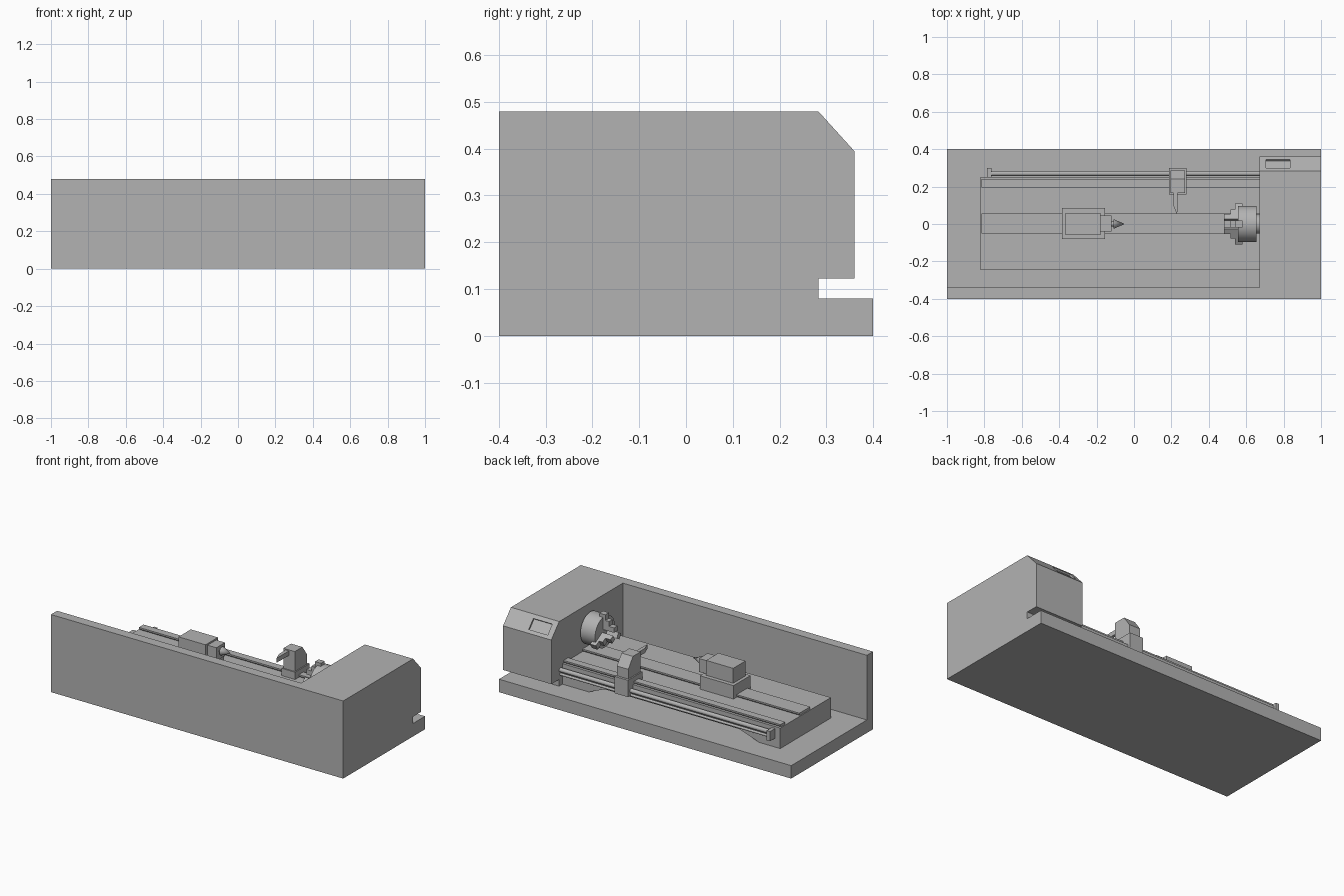
import bpy, bmesh, math
from mathutils import Matrix, Vector

old = bpy.data.objects.get("Cube")
if old:
    bpy.data.objects.remove(old, do_unlink=True)

# Single painted-metal colour
grey = bpy.data.materials.new("machine_grey")
grey.use_nodes = True
grey.diffuse_color = (0.45, 0.45, 0.45, 1)
grey.node_tree.nodes["Principled BSDF"].inputs["Base Color"].default_value = grey.diffuse_color


def finish(name, bm):
    """Turn a bmesh into a named, coloured object."""
    bmesh.ops.recalc_face_normals(bm, faces=bm.faces)
    mesh = bpy.data.meshes.new(name)
    bm.to_mesh(mesh)
    bm.free()
    mesh.materials.append(grey)
    obj = bpy.data.objects.new(name, mesh)
    bpy.context.collection.objects.link(obj)
    return obj


def prism(name, axis, points, lo, hi):
    """Extrude a 2D outline along an axis from lo to hi."""
    place = {"x": lambda a, b, t: (t, a, b),
             "y": lambda a, b, t: (a, t, b),
             "z": lambda a, b, t: (a, b, t)}[axis]
    bm = bmesh.new()
    face = bm.faces.new([bm.verts.new(place(a, b, lo)) for a, b in points])
    grown = bmesh.ops.extrude_face_region(bm, geom=[face])
    verts = [g for g in grown["geom"] if isinstance(g, bmesh.types.BMVert)]
    bmesh.ops.translate(bm, verts=verts, vec=Vector(place(0, 0, hi - lo)))
    return finish(name, bm)


def box(name, x, y, z):
    return prism(name, "x", [(y[0], z[0]), (y[1], z[0]), (y[1], z[1]), (y[0], z[1])], *x)


def turned(name, x, y, z, r1, r2=None, sides=32):
    """Cylinder or cone along x."""
    bm = bmesh.new()
    bmesh.ops.create_cone(bm, cap_ends=True, segments=sides, radius1=r1,
                          radius2=r1 if r2 is None else r2, depth=x[1] - x[0])
    turn = Matrix.Translation((sum(x) / 2, y, z)) @ Matrix.Rotation(math.pi / 2, 4, "Y")
    bmesh.ops.transform(bm, matrix=turn, verts=bm.verts)
    obj = finish(name, bm)
    bpy.ops.object.select_all(action="DESELECT")
    obj.select_set(True)
    bpy.context.view_layer.objects.active = obj
    bpy.ops.object.shade_smooth_by_angle(angle=math.radians(35))
    return obj


def combine(target, other, operation):
    mod = target.modifiers.new(operation, "BOOLEAN")
    mod.operation, mod.object, mod.solver = operation, other, "EXACT"
    bpy.context.view_layer.objects.active = target
    bpy.ops.object.modifier_apply(modifier=mod.name)
    bpy.data.objects.remove(other, do_unlink=True)


# Chip tray and tall guard wall, joined with the headstock housing
housing = prism("housing", "x", [(-.4, 0), (.4, 0), (.4, .08), (-.34, .08),
                                 (-.34, .48), (-.4, .48)], -1, 1)
headstock = prism("headstock", "x", [(-.4, 0), (.283, 0), (.283, .122), (.36, .122),
                                     (.36, .395), (.283, .48), (-.4, .48)], .67, 1)
combine(housing, headstock, "UNION")

# Recessed control panel on the chamfer
panel = box("panel_cutter", (-.065, .065), (-.034, .034), (-.01, .01))
panel.rotation_euler.x = math.atan2(-.085, .077)
panel.location = (.77, .3225, .4365)
combine(housing, panel, "DIFFERENCE")

# Bed with sloped feet and a raised underside
prism("bed", "y", [(-.82, .08), (-.675, .08), (-.54, .126), (.38, .126), (.49, .08),
                   (.67, .08), (.67, .207), (-.82, .207)], -.245, .25)

# Undercut slideways
for name, lo, hi in (("centre_slideway", -.05, .055), ("rear_slideway", .195, .24)):
    prism(name, "x", [(lo + .008, .205), (hi - .008, .205), (hi, .214),
                      (hi, .223), (lo, .223), (lo, .214)], -.815, .67)

# Feed rods and their end bracket
turned("lead_screw", (-.77, .67), .27, .177, .013, sides=16)
turned("feed_rod", (-.77, .67), .27, .15, .008, sides=16)
box("rod_bracket", (-.785, -.762), (.24, .3), (.135, .195))

# Tailstock
AXIS = .34
box("tailstock_base", (-.385, -.155), (-.08, .085), (.2, .29))
box("tailstock_body", (-.365, -.18), (-.06, .06), (.29, .382))
box("tailstock_nose", (-.18, -.12), (-.04, .045), (.29, .372))
turned("tailstock_quill", (-.12, -.1), 0, AXIS, .013)
turned("tailstock_centre", (-.11, -.05), 0, AXIS, .026, 0)

# Carriage, chamfered tool post and pointed tool
box("carriage", (.187, .28), (.158, .3), (.148, .252))
prism("tool_post", "x", [(.165, .252), (.285, .252), (.285, .312),
                         (.24, .375), (.165, .375)], .195, .273)
prism("cutting_tool", "z", [(.21, .2), (.232, .2), (.232, .075), (.23, .05), (.21, .1)],
      .34, .368)

# Spindle and chuck
turned("spindle", (.64, .68), 0, AXIS, .052)
turned("chuck", (.555, .655), 0, AXIS, .097)

# Three stepped jaws around the chuck
for i in range(3):
    jaw = prism("chuck_jaw_%d" % (i + 1), "y",
                [(.58, .02), (.48, .02), (.48, .05), (.515, .05), (.515, .08),
                 (.54, .08), (.54, .115), (.58, .115)], -.018, .018)
    jaw.rotation_euler.x = i * math.tau / 3
    jaw.location.z = AXIS
